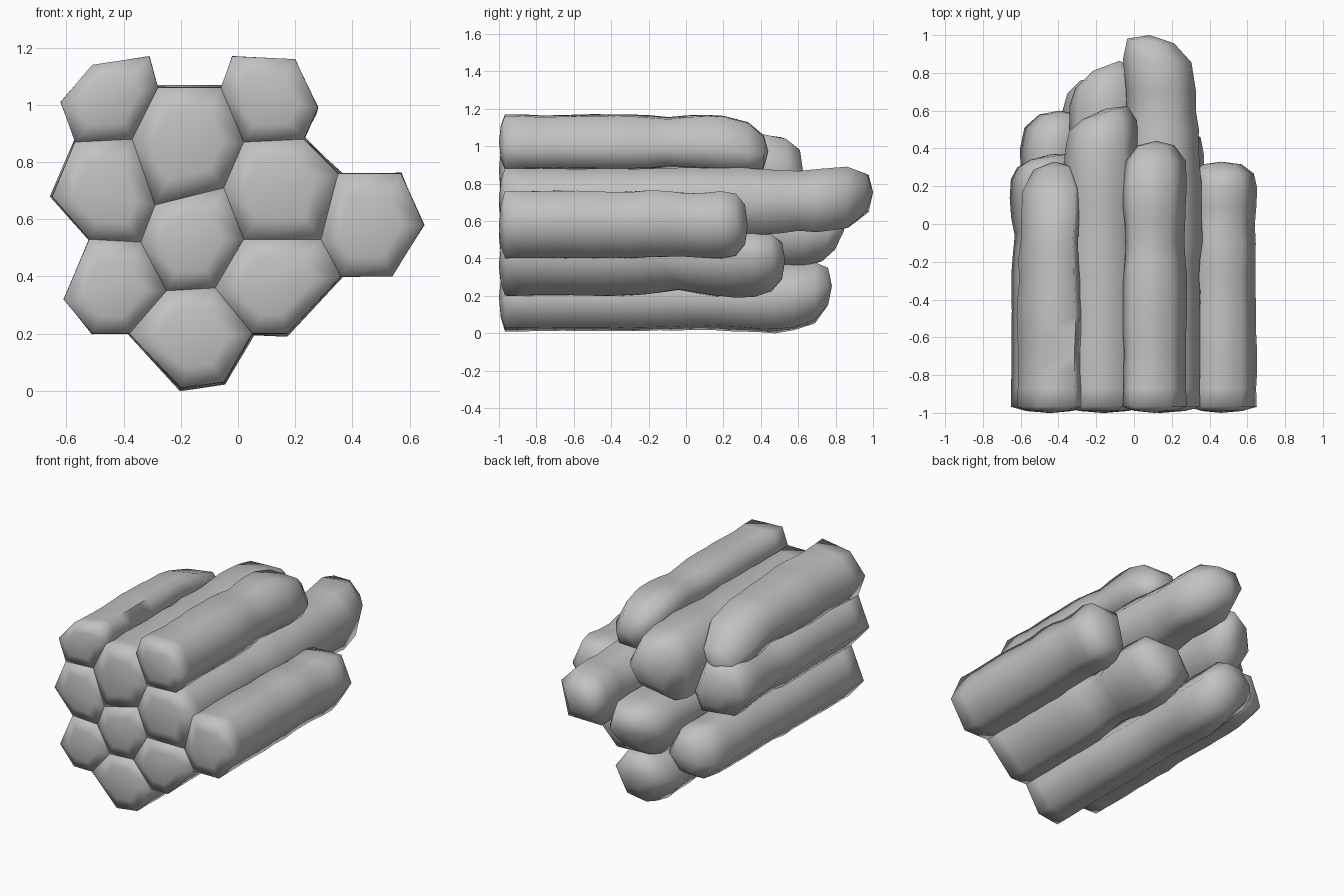
import bpy, bmesh, random
from mathutils import Vector

cube = bpy.data.objects.get("Cube")
if cube:
    bpy.data.objects.remove(cube)
random.seed(4)

stone = bpy.data.materials.new("grey_stone")
stone.use_nodes = True
GREY = (0.54, 0.54, 0.54, 1)
stone.diffuse_color = GREY
bsdf = stone.node_tree.nodes["Principled BSDF"]
bsdf.inputs["Base Color"].default_value = GREY
bsdf.inputs["Roughness"].default_value = 0.8

# Shared corners of the packed six-sided columns, as (x, z)
corner = dict(
    a=(-.62, 1.01), b=(-.51, 1.14), c=(-.31, 1.17), d=(-.28, 1.06), e=(-.37, .88),
    f=(-.57, .87), g=(-.06, 1.06), h=(.02, .87), i=(-.05, .71), j=(-.29, .65),
    k=(-.02, 1.17), l=(.2, 1.16), m=(.28, .99), n=(.23, .88), o=(-.65, .68),
    p=(-.34, .52), q=(-.52, .53), r=(.35, .76), s=(.29, .53), t=(.02, .53),
    u=(.57, .76), v=(.65, .58), w=(.54, .4), x=(.36, .4), y=(-.08, .36),
    z=(-.25, .35), A=(-.61, .32), B=(-.38, .2), C=(-.51, .2), D=(.17, .2),
    E=(.05, .2), F=(-.05, .03), G=(-.2, .01))

# Name, outline corners, back end, length of the rounded tip, tip shift in (x, z),
# slant of the tip in (x, z), and swellings or pinches as (y, scale)
columns = [
    ("top_left_column", "abcdef", .33, .33, (.02, -.14), (.1, 0), [(-.72, .95), (-.3, .96), (-.06, .88)]),
    ("top_middle_column", "dghije", .61, .2, (.02, 0), (.3, 0), [(.2, 1.03)]),
    ("top_right_column", "gklmnh", .44, .24, (.01, -.05), (0, 0), [(-.72, .96), (-.09, .9)]),
    ("middle_left_column", "fejpqo", .37, .13, (.02, .02), (.15, 0), [(-.1, .92), (.2, 1.03)]),
    ("longest_column", "hnrsti", 1.0, .3, (-.06, .04), (-.1, 0), [(-.1, 1.05), (.15, 1.06), (.62, .92)]),
    ("right_column", "ruvwxs", .33, .14, (0, 0), (0, 0), [(-.35, .98), (.0, .96)]),
    ("core_column", "jityzp", .83, .2, (.02, .02), (.3, .3), [(.5, 1.02)]),
    ("lower_left_column", "qpzBCA", .6, .2, (.04, 0), (0, 0), [(-.1, .96), (.3, .96)]),
    ("lower_right_column", "tsxDEy", .53, .16, (.02, .02), (0, 0), [(-.05, .8), (.28, 1.05)]),
    ("bottom_column", "zyEFGB", .78, .2, (0, .06), (0, 0), [(.05, .95), (.45, 1.05)]),
]


def make_column(name, outline, end, tip, shift, slant, swells):
    pts = [Vector((corner[c][0], 0, corner[c][1])) for c in outline]
    mid = sum(pts, Vector()) / len(pts)
    lean = Vector((shift[0], 0, shift[1]))
    tilt = Vector((slant[0], 0, slant[1]))
    bm = bmesh.new()

    def ring(y, scale, drift=0, rough=0):
        verts = []
        for p in pts:
            arm = (p - mid) * (scale + random.uniform(-rough, rough * .6))
            depth = Vector((0, y + tilt.dot(arm) * drift, 0))
            verts.append(bm.verts.new(mid + arm + lean * drift + depth))
        return verts

    def girth(y):
        # Each swelling fades out over a short stretch either side
        return 1 + sum((s - 1) * max(0, 1 - abs(y - at) / .2) for at, s in swells)

    # Softly domed front
    rings = [ring(-.99, .6), ring(-.968, 1)]
    # Long shaft, rougher and more knobbly towards the back
    shoulder = end - tip
    steps = max(3, round((shoulder + .968) / .1))
    for s in range(1, steps):
        y = -.968 + (shoulder + .968) * s / steps
        rings.append(ring(y, girth(y), 0, .02 if y < -.3 else .04))
    # Rounded back tip
    rings.append(ring(shoulder, girth(shoulder), .1, .03))
    rings.append(ring(end - tip * .45, .92, .5, .04))
    rings.append(ring(end - tip * .1, .6, 1, .04))
    for one, two in zip(rings, rings[1:]):
        for n in range(6):
            m = (n + 1) % 6
            bm.faces.new((one[n], one[m], two[m], two[n]))
    for last, y, drift in ((rings[0], -1, 0), (rings[-1], end, 1)):
        pole = bm.verts.new(mid + lean * drift + Vector((0, y, 0)))
        for n in range(6):
            bm.faces.new((last[n], last[(n + 1) % 6], pole))
    bmesh.ops.recalc_face_normals(bm, faces=bm.faces)
    mesh = bpy.data.meshes.new(name)
    bm.to_mesh(mesh)
    bm.free()
    mesh.materials.append(stone)
    obj = bpy.data.objects.new(name, mesh)
    bpy.context.collection.objects.link(obj)
    return obj


bpy.ops.object.select_all(action="DESELECT")
for spec in columns:
    obj = make_column(*spec)
    obj.select_set(True)
    bpy.context.view_layer.objects.active = obj
bpy.ops.object.shade_smooth_by_angle(angle=1.45)
